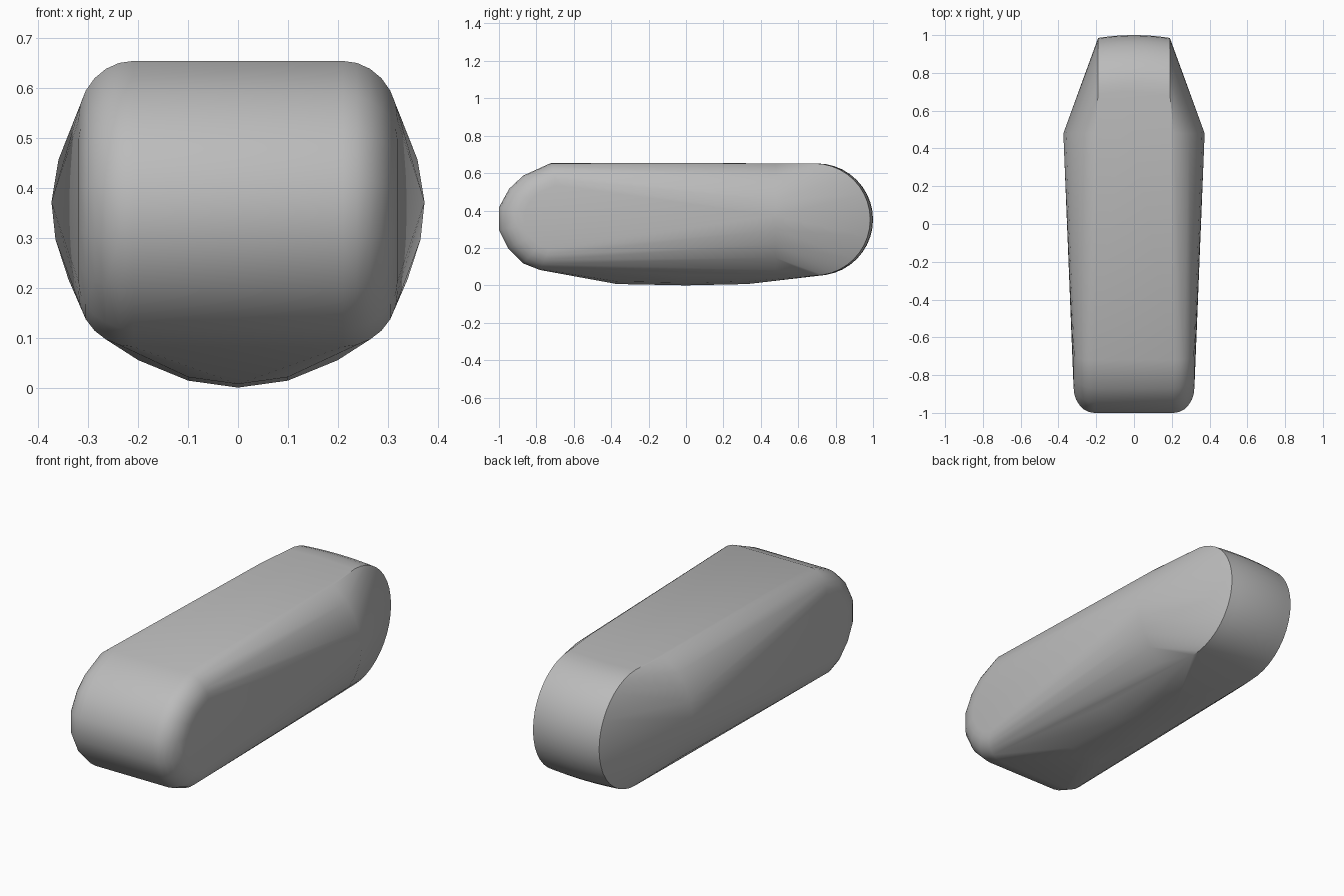
import bpy, bmesh, math

cube = bpy.data.objects.get("Cube")
if cube:
    bpy.data.objects.remove(cube, do_unlink=True)

grey = bpy.data.materials.new("mid_grey")
grey.use_nodes = True
colour = (0.5, 0.5, 0.5, 1)
grey.diffuse_color = colour
grey.node_tree.nodes["Principled BSDF"].inputs["Base Color"].default_value = colour

points = []


def add(x, y, z):
    points.extend([(x, y, z), (-x, y, z)])


# Rounded nose: a faceted side profile shrinking toward each cheek
nose = [(-.72, .658), (-.87, .59), (-.945, .52), (-1, .42), (-1, .30),
        (-.95, .2), (-.87, .12), (-.78, .085)]
for i in range(7):
    a = math.radians(15 * i)
    s = 1 - .4 * (1 - math.cos(a))
    for y, z in nose:
        add(.21 + .11 * math.sin(a), -.66 + (y + .66) * s, .36 + (z - .36) * s)

# Widest rib, ahead of the tail taper
for x, z in [(.21, .655), (.24, .63), (.29, .59), (.33, .53), (.36, .46), (.374, .375),
             (.366, .3), (.34, .22), (.3, .15), (.23, .085)]:
    add(x, .48, z)

# Curved belly
for y, z in [(-.37, .01), (0, .003), (.33, .01)]:
    for x, rise in [(0, 0), (.1, .014), (.2, .055)]:
        add(x, y, z + rise)

# Slightly bowed tail cylinder
for i in range(5):
    x = .19 * i / 4
    bow = .015 * (1 - (x / .19) ** 2)
    for j in range(40):
        a = math.tau * j / 40
        add(x, .685 + bow + .3 * math.cos(a), .355 + .3 * math.sin(a))

# Skin stretched over all the sections
bm = bmesh.new()
for p in points:
    bm.verts.new(p)
bmesh.ops.remove_doubles(bm, verts=bm.verts, dist=.0005)
bmesh.ops.convex_hull(bm, input=bm.verts)
bmesh.ops.delete(bm, geom=[v for v in bm.verts if not v.link_faces], context="VERTS")
bmesh.ops.dissolve_limit(bm, angle_limit=math.radians(.5), verts=bm.verts, edges=bm.edges)
bmesh.ops.recalc_face_normals(bm, faces=bm.faces)
low = min(v.co.z for v in bm.verts)
bmesh.ops.translate(bm, vec=(0, 0, -low), verts=bm.verts)

mesh = bpy.data.meshes.new("rounded_body")
bm.to_mesh(mesh)
bm.free()
mesh.materials.append(grey)
body = bpy.data.objects.new("rounded_body", mesh)
bpy.context.collection.objects.link(body)
bpy.context.view_layer.objects.active = body
body.select_set(True)
bpy.ops.object.shade_smooth_by_angle(angle=math.radians(32))

# Keep the straight nose facets crisp
for e in mesh.edges:
    ends = [mesh.vertices[i].co for i in e.vertices]
    if all(abs(c.x) < .212 and c.y < -.7 for c in ends) and abs(ends[0].x - ends[1].x) > .3:
        e.use_edge_sharp = True
